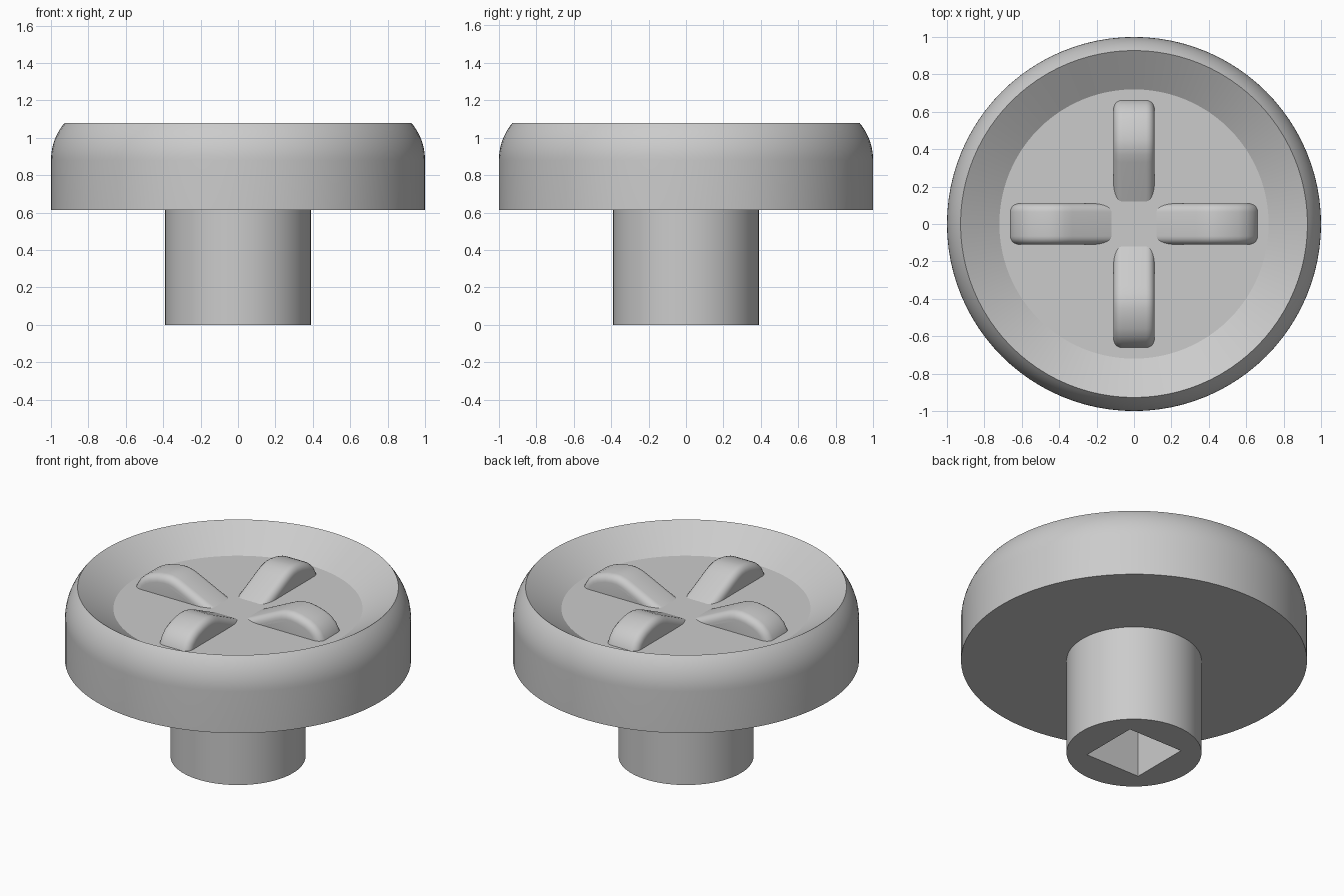
import bpy, bmesh, math
from mathutils import Matrix

old = bpy.data.objects.get("Cube")
if old:
    bpy.data.objects.remove(old, do_unlink=True)

grey = bpy.data.materials.new("plain grey")
grey.use_nodes = True
colour = (0.6, 0.6, 0.6, 1)
grey.diffuse_color = colour
grey.node_tree.nodes["Principled BSDF"].inputs["Base Color"].default_value = colour

FLOOR = 0.945   # height of the dish floor
STEPS = 96


def make_object(name, bm):
    bmesh.ops.recalc_face_normals(bm, faces=bm.faces[:])
    mesh = bpy.data.meshes.new(name)
    bm.to_mesh(mesh)
    bm.free()
    mesh.materials.append(grey)
    obj = bpy.data.objects.new(name, mesh)
    bpy.context.collection.objects.link(obj)
    return obj


def activate(obj):
    bpy.ops.object.select_all(action="DESELECT")
    obj.select_set(True)
    bpy.context.view_layer.objects.active = obj


def smooth(obj, degrees=28):
    activate(obj)
    bpy.ops.object.shade_smooth_by_angle(angle=math.radians(degrees))


def lathe(name, profile):
    """Turn a (radius, height) profile round z, closing both ends flat."""
    bm = bmesh.new()
    rings = []
    for r, z in profile:
        rings.append([bm.verts.new((r * math.cos(a), r * math.sin(a), z))
                      for a in (math.tau * i / STEPS for i in range(STEPS))])
    for low, high in zip(rings, rings[1:]):
        for i in range(STEPS):
            j = (i + 1) % STEPS
            bm.faces.new((low[i], low[j], high[j], high[i]))
    bm.faces.new(rings[0][::-1])
    bm.faces.new(rings[-1])
    return make_object(name, bm)


# Cap: straight wall, rounded shoulder, sloping dish
R, SWEEP = 0.31, math.radians(40)
shoulder = [(1 - R + R * math.cos(SWEEP * i / 10), 0.88 + R * math.sin(SWEEP * i / 10))
            for i in range(11)]
cap = lathe("cap", [(1, 0.615)] + shoulder + [(0.72, FLOOR)])
smooth(cap)

# Stem with a square socket cut in its underside
stem = lathe("stem", [(0.39, 0), (0.39, 0.65)])
bm = bmesh.new()
bmesh.ops.create_cube(bm, size=1, matrix=Matrix.Diagonal((0.385, 0.385, 0.8, 1)))
cutter = make_object("socket_cutter", bm)
cutter.hide_render = True
cut = stem.modifiers.new("socket", "BOOLEAN")
cut.operation = "DIFFERENCE"
cut.solver = "EXACT"
cut.object = cutter
activate(stem)
bpy.ops.object.modifier_apply(modifier=cut.name)
bpy.data.objects.remove(cutter, do_unlink=True)
smooth(stem)

# Four grip ribs: side profile (radius, height above the dish floor)
RIB = [(0.02, -0.1), (0.02, -0.045), (0.12, 0), (0.33, 0.1), (0.37, 0.117),
       (0.41, 0.127), (0.45, 0.128), (0.5, 0.121), (0.56, 0.103), (0.6, 0.082),
       (0.635, 0.05), (0.66, 0.005), (0.67, -0.04), (0.67, -0.1)]
HALF_WIDTH = 0.11


def rib(name, turn):
    bm = bmesh.new()
    side = bm.faces.new([bm.verts.new((r, -HALF_WIDTH, FLOOR + h)) for r, h in RIB])
    grown = bmesh.ops.extrude_face_region(bm, geom=[side], use_keep_orig=True)
    moved = [v for v in grown["geom"] if isinstance(v, bmesh.types.BMVert)]
    bmesh.ops.translate(bm, verts=moved, vec=(0, 2 * HALF_WIDTH, 0))
    bm.transform(Matrix.Rotation(turn, 4, "Z"))
    obj = make_object(name, bm)
    bevel = obj.modifiers.new("rounded edges", "BEVEL")
    bevel.width = 0.045
    bevel.segments = 5
    bevel.limit_method = "ANGLE"
    bevel.angle_limit = math.radians(70)
    bevel.use_clamp_overlap = False
    activate(obj)
    bpy.ops.object.modifier_apply(modifier=bevel.name)
    smooth(obj, 40)


for i, place in enumerate(("left", "back", "right", "front")):
    rib(place + "_rib", i * math.pi / 2)
